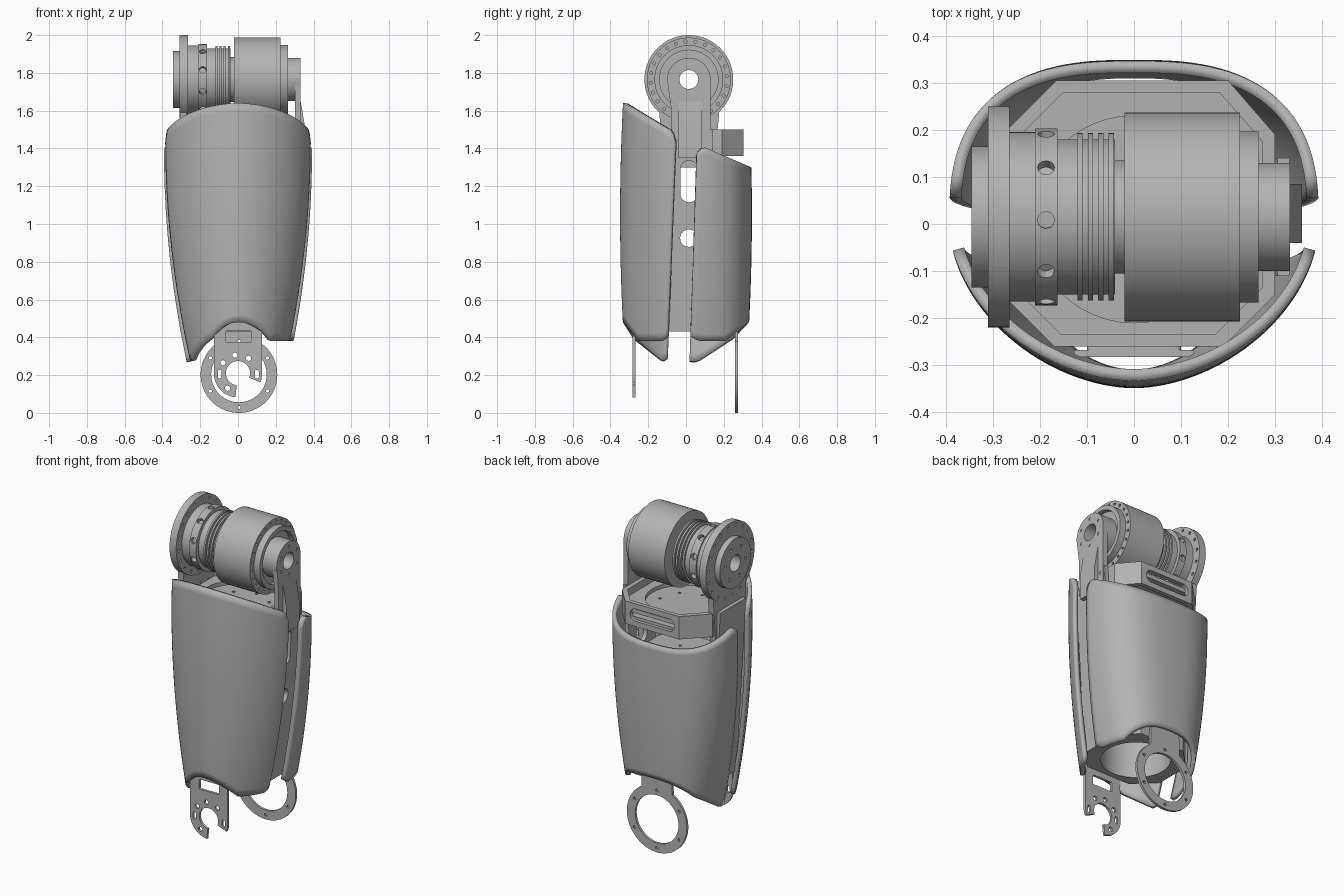
import bpy, bmesh
from math import sin, cos, acos, pi, radians
from mathutils import Matrix, Vector

cube = bpy.data.objects.get("Cube")
if cube:
    bpy.data.objects.remove(cube)

grey = bpy.data.materials.new("metal_grey")
grey.use_nodes = True
GREY = (0.45, 0.45, 0.45, 1)
grey.diffuse_color = GREY
grey.node_tree.nodes["Principled BSDF"].inputs["Base Color"].default_value = GREY

CY, CZ = 0.015, 1.765      # axis of the joint motor
built = []


def add(name, me):
    me.materials.clear()
    me.materials.append(grey)
    ob = bpy.data.objects.new(name, me)
    bpy.context.collection.objects.link(ob)
    built.append(ob)
    return ob


def from_bm(name, bm, recalc=True):
    if recalc:
        bmesh.ops.recalc_face_normals(bm, faces=bm.faces)
    me = bpy.data.meshes.new(name)
    bm.to_mesh(me)
    bm.free()
    return add(name, me)


def arc(cx, cy, r, a0, a1, n=32):
    steps = [radians(a0 + (a1 - a0) * i / n) for i in range(n + 1)]
    return [(cx + r * cos(t), cy + r * sin(t)) for t in steps]


def circle(cx, cy, r, n=32):
    return arc(cx, cy, r, 0, 360, n)[:-1]


def bolts(cx, cy, ring, count, r=0.009, start=0):
    return [circle(*p, r, 10) for p in arc(cx, cy, ring, start, start + 360, count)[:-1]]


def rounded(cx, cy, w, h, r):
    pts = []
    for i, (sx, sy) in enumerate([(1, 1), (-1, 1), (-1, -1), (1, -1)]):
        pts += arc(cx + sx * (w / 2 - r), cy + sy * (h / 2 - r), r, i * 90, i * 90 + 90, 8)
    return pts


AXES = {"x": ((0, 0, 1), (1, 0, 0), (0, 1, 0)),
        "y": ((1, 0, 0), (0, 0, -1), (0, 1, 0)),
        "z": ((1, 0, 0), (0, 1, 0), (0, 0, 1))}


def plate(name, loops, axis, lo, hi):
    """Flat part: first loop is the outline, the others are holes."""
    cu = bpy.data.curves.new(name, "CURVE")
    cu.dimensions, cu.fill_mode, cu.extrude = "2D", "BOTH", (hi - lo) / 2
    for loop in loops:
        sp = cu.splines.new("POLY")
        sp.points.add(len(loop) - 1)
        for p, (u, v) in zip(sp.points, loop):
            p.co = (u, v, 0, 1)
        sp.use_cyclic_u = True
    tmp = bpy.data.objects.new(name + "_outline", cu)
    bpy.context.collection.objects.link(tmp)
    dg = bpy.context.evaluated_depsgraph_get()
    me = bpy.data.meshes.new_from_object(tmp.evaluated_get(dg))
    bpy.data.objects.remove(tmp)
    shift = Vector([(lo + hi) / 2 if a == axis else 0 for a in "xyz"])
    me.transform(Matrix.Translation(shift) @ Matrix(AXES[axis]).to_4x4())
    bm = bmesh.new()
    bm.from_mesh(me)
    bmesh.ops.remove_doubles(bm, verts=bm.verts, dist=0.0001)
    return from_bm(name, bm)


def cut(ob, cutter):
    mod = ob.modifiers.new("cut", "BOOLEAN")
    mod.operation, mod.solver, mod.object = "DIFFERENCE", "EXACT", cutter
    dg = bpy.context.evaluated_depsgraph_get()
    me = bpy.data.meshes.new_from_object(ob.evaluated_get(dg))
    ob.modifiers.clear()
    ob.data = me
    built.remove(cutter)
    bpy.data.objects.remove(cutter)


# Curved outer shells
def shell(name, side, n, edge, top, bottom, cols=56, rows=28):
    bm = bmesh.new()
    grid = []
    for j in range(rows + 1):
        row = []
        for i in range(cols + 1):
            s = 2 * i / cols - 1
            c = 1 - cos(s * 1.48) ** (2 / n)
            corner = 0.05 * max(0, (abs(s) - 0.92) / 0.08) ** 2
            lo, hi = bottom(s, c) + corner * 0.5, top(c) - corner
            z = lo + (hi - lo) * j / rows
            a = 0.393 - 0.095 * (z - 1.4) ** 2
            b = 0.349 - 0.045 * (z - 1.05) ** 2
            t = s * acos((edge(z) / b) ** (n / 2))
            x = a * abs(sin(t)) ** (2 / n) * (1 if s > 0 else -1)
            row.append(bm.verts.new((x, side * b * cos(t) ** (2 / n), z)))
        grid.append(row)
    for lower, upper in zip(grid, grid[1:]):
        for i in range(cols):
            f = [lower[i], lower[i + 1], upper[i + 1], upper[i]]
            bm.faces.new(f if side < 0 else f[::-1])
    ob = from_bm(name, bm, recalc=False)
    mod = ob.modifiers.new("wall", "SOLIDIFY")
    mod.thickness, mod.offset = 0.025, -1


def hem(s, c):
    if s > 0:
        return 0.48 - 0.1 * min(1, c / 0.33)
    return 0.48 - 0.09 * min(1, c / 0.22)


shell("front_shell", -1, 1.85, lambda z: 0.10 - 0.042 * (z - 0.4),
      lambda c: 1.64 - 0.17 * c,
      lambda s, c: hem(s, c) - (0.19 * max(0, c - 0.22) if s < 0 else 0))
shell("back_shell", 1, 2.7, lambda z: 0.02 + 0.034 * (z - 0.3),
      lambda c: 1.30 + 0.15 * c,
      lambda s, c: hem(s, c) - (0.24 * max(0, c - 0.22) if s < 0 else 0))


# Joint motor turned about the x axis, with a through bore
def turned(name, profile, seg=72):
    bm = bmesh.new()
    rings = [[bm.verts.new((x, CY + r * cos(2 * pi * k / seg), CZ + r * sin(2 * pi * k / seg)))
              for k in range(seg)] for x, r in profile]
    for p, q in zip(rings, rings[1:] + rings[:1]):
        for k in range(seg):
            m = (k + 1) % seg
            bm.faces.new((p[k], p[m], q[m], q[k]))
    return from_bm(name, bm)


steps = [(-0.345, 0.15), (-0.31, 0.235), (-0.265, 0.18), (-0.21, 0.188), (-0.163, 0.165),
         (-0.04, 0.12), (-0.02, 0.222), (0.225, 0.182)]
profile = [(steps[0][0], 0.05)]
for (x, r), nxt in zip(steps, steps[1:] + [(0.265, 0)]):
    profile += [(x, r), (nxt[0], r)]
profile += [(0.265, 0.155), (0.235, 0.155), (0.235, 0.115), (0.328, 0.115), (0.328, 0.05)]
motor = turned("joint_motor", profile)
for i in range(4):
    x = -0.12 + 0.022 * i
    turned(f"cooling_fin_{i + 1}", [(x, 0.15), (x, 0.178), (x + 0.011, 0.178), (x + 0.011, 0.15)])


def drill(bm, pos, axis, r, depth):
    m = Matrix.Translation(pos) @ Vector(axis).to_track_quat("Z", "Y").to_matrix().to_4x4()
    bmesh.ops.create_cone(bm, cap_ends=True, segments=12, radius1=r, radius2=r, depth=depth, matrix=m)


# Bolt holes: flange, rotor face, hub and radial collar holes
bm = bmesh.new()
for x, ring, count, r, depth in [(-0.29, 0.212, 18, 0.009, 0.08), (0.225, 0.202, 24, 0.008, 0.03),
                                 (-0.345, 0.1, 6, 0.009, 0.03)]:
    for y, z in arc(CY, CZ, ring, 5, 365, count)[:-1]:
        drill(bm, (x, y, z), (1, 0, 0), r, depth)
for y, z in arc(0, 0, 1, 20, 380, 10)[:-1]:
    drill(bm, (-0.187, CY + 0.188 * y, CZ + 0.188 * z), (0, y, z), 0.018, 0.05)
cut(motor, from_bm("bolt_drill", bm))

# Upper brackets carrying the motor
plate("left_bracket",
      [arc(CY, CZ, 0.115, 0, 180) + [(CY - 0.095, 1.62), (CY - 0.095, 1.4), (CY + 0.115, 1.4)],
       circle(CY, CZ, 0.05)] + bolts(CY, CZ, 0.085, 6, start=30)
      + [circle(0.11, 1.465, 0.011, 12)], "x", 0.302, 0.332)
plate("left_bracket_rib", [[(0.33, 1.66), (0.357, 1.5), (0.357, 1.35), (0.33, 1.35)]],
      "y", -0.04, 0.085)
plate("right_bracket",
      [[(-0.145, 1.64), (0.18, 1.64), (0.15, 1.3), (-0.12, 1.3)]]
      + [circle(y, z, 0.01, 12) for y in (-0.07, 0.015, 0.1) for z in (1.38, 1.47)],
      "x", -0.308, -0.272)

# Side plates leaning inwards towards the bottom
for word, sign in (("left", 1), ("right", -1)):
    ob = plate(word + "_side_plate",
               [[(-0.11, 0.43), (0.14, 0.43), (0.14, 1.5), (-0.11, 1.5)],
                rounded(CY, 1.225, 0.09, 0.22, 0.044), circle(CY, 0.925, 0.046)],
               "x", -0.0125, 0.0125)
    for v in ob.data.vertices:
        v.co.x += sign * (0.318 - (1.5 - v.co.z) * 0.06)


# Octagonal frame, decks and shelves
def octagon(k):
    pts = [(0.2, 0.305), (-0.165, 0.305), (-0.3, 0.17), (-0.3, -0.13),
           (-0.17, -0.26), (0.19, -0.26), (0.3, -0.15), (0.3, 0.19)]
    return [(x * k, 0.02 + (y - 0.02) * k) for x, y in pts]


frame = plate("top_frame", [octagon(1), octagon(0.91)], "z", 1.36, 1.5)
cut(frame, plate("slot_cutter", [rounded(0.015, 1.43, 0.3, 0.075, 0.036)], "y", 0.24, 0.34))
plate("top_deck", [octagon(0.93), circle(0, 0.01, 0.22, 48)], "z", 1.43, 1.455)
plate("lower_deck", [octagon(0.93)] + bolts(0, 0.01, 0.17, 8), "z", 1.385, 1.41)
for i, (z, k) in enumerate([(1.085, 0.95), (1.02, 0.93), (0.83, 0.88)]):
    plate(f"shelf_{i + 1}", [octagon(k)] + bolts(0, 0.01, 0.15, 8), "z", z - 0.012, z + 0.012)
plate("bottom_frame", [octagon(0.84), circle(0, 0.015, 0.195, 48)], "z", 0.43, 0.56)
plate("bottom_tube", [circle(0, 0.015, 0.215, 48), circle(0, 0.015, 0.195, 48)], "z", 0.45, 0.825)
for word, lo, hi in (("front", -0.268, -0.205), ("back", 0.23, 0.262)):
    plate(word + "_tab_mount", [rounded(0, 0.53, 0.2, 0.06, 0.01)], "y", lo, hi)

# Front hanger with an open hook
hook = (arc(0, 0.21, 0.128, 0, -22, 6) + arc(0, 0.21, 0.064, -22, 264, 40)
        + arc(0, 0.21, 0.128, 264, 180, 14) + [(-0.128, 0.56), (0.128, 0.56)])
plate("front_hanger", [hook, rounded(0.003, 0.405, 0.135, 0.06, 0.006)]
      + [rounded(x, 0.205, 0.02, 0.045, 0.009) for x in (-0.097, 0.1)]
      + [circle(*p, 0.014, 12) for p in arc(0, 0.21, 0.097, 55, 235, 4) if abs(p[1] - 0.21) > 0.05],
      "y", -0.283, -0.268)

# Back hanger with a closed ring
plate("back_hanger",
      [arc(0.005, 0.203, 0.203, 121, 419, 60) + [(0.105, 0.56), (-0.095, 0.56)],
       circle(0.005, 0.203, 0.147, 48)] + bolts(0.005, 0.203, 0.175, 6, start=30),
      "y", 0.26, 0.275)

# Smooth curved faces, keep hard edges
bpy.ops.object.select_all(action="DESELECT")
for ob in built:
    ob.select_set(True)
bpy.context.view_layer.objects.active = built[0]
bpy.ops.object.shade_smooth_by_angle(angle=radians(30))
